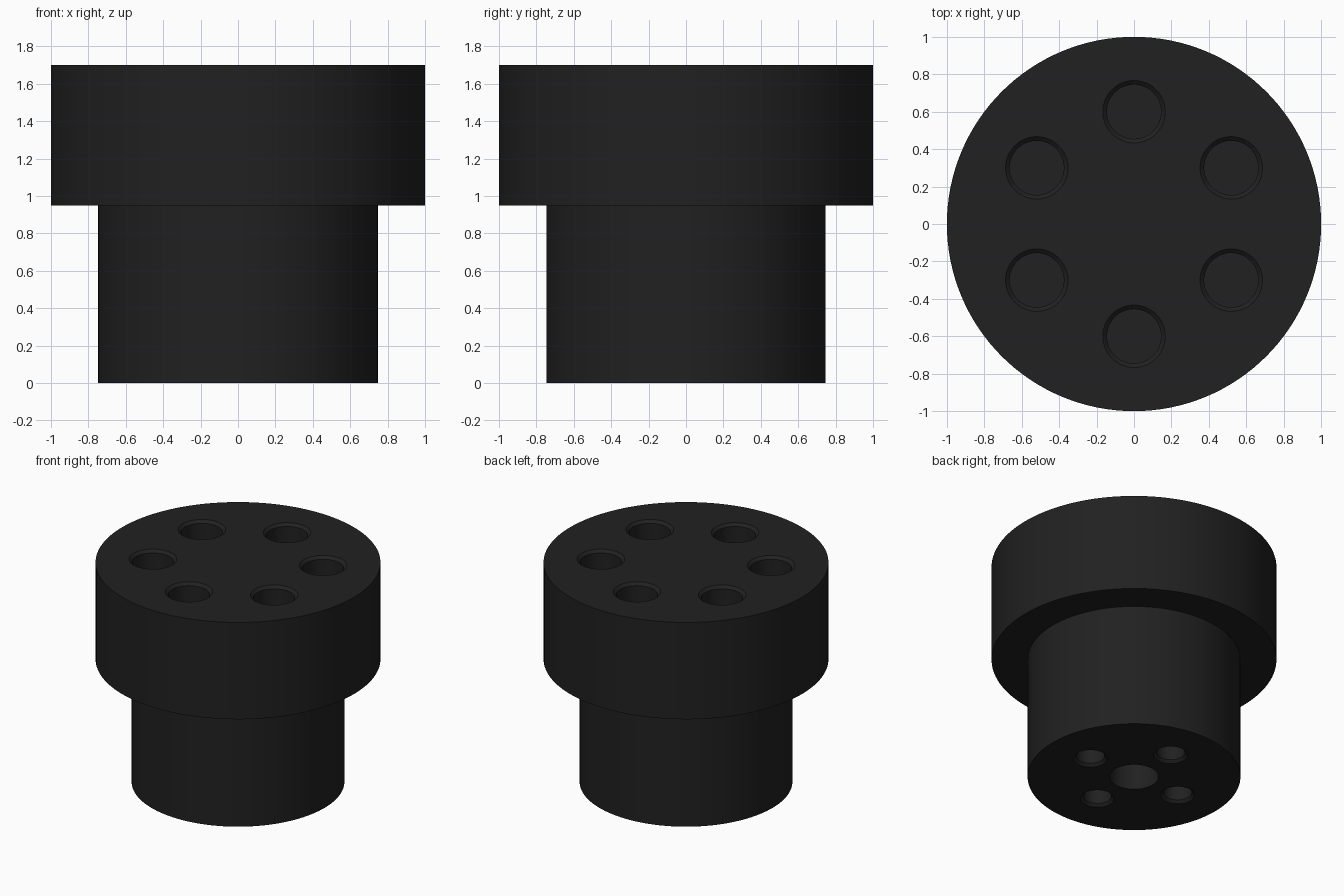
import bpy, bmesh
from math import cos, sin, radians, pi

if "Cube" in bpy.data.objects:
    bpy.data.objects.remove(bpy.data.objects["Cube"])


def lathe(bm, profile, seg, cx=0.0, cy=0.0):
    """Closed solid of revolution from (radius, z) points, capped at both ends."""
    rings = [[bm.verts.new((cx + r * cos(2 * pi * i / seg),
                            cy + r * sin(2 * pi * i / seg), z))
              for i in range(seg)] for r, z in profile]
    for a, b in zip(rings, rings[1:]):
        for i in range(seg):
            j = (i + 1) % seg
            bm.faces.new((a[i], a[j], b[j], b[i]))
    bm.faces.new(rings[0][::-1])
    bm.faces.new(rings[-1])


def make_object(name, bm):
    bmesh.ops.recalc_face_normals(bm, faces=bm.faces)
    mesh = bpy.data.meshes.new(name)
    bm.to_mesh(mesh)
    bm.free()
    ob = bpy.data.objects.new(name, mesh)
    bpy.context.collection.objects.link(ob)
    return ob


# Stepped body: narrow stem with a wide head
bm = bmesh.new()
lathe(bm, [(0.747, 0), (0.747, 0.95), (1, 0.95), (1, 1.7)], 128)
body = make_object("stepped_body", bm)

# Hole cutters
bm = bmesh.new()
# six chamfered blind holes in the head
for k in range(6):
    a = radians(30 + 60 * k)
    lathe(bm, [(0.145, 1.2), (0.145, 1.68), (0.167, 1.7), (0.167, 1.75)],
          48, 0.6 * cos(a), 0.6 * sin(a))
# four chamfered blind holes in the underside
for k in range(4):
    a = radians(90 * k)
    lathe(bm, [(0.12, -0.05), (0.12, 0), (0.1, 0.02), (0.1, 0.4)],
          48, 0.4 * cos(a), 0.4 * sin(a))
# plain centre bore in the underside
lathe(bm, [(0.172, -0.05), (0.172, 0.5)], 48)
cutter = make_object("hole_cutter", bm)
cutter.hide_render = True

# Cut the holes and drop the cutter
mod = body.modifiers.new("holes", 'BOOLEAN')
mod.operation = 'DIFFERENCE'
mod.solver = 'EXACT'
mod.object = cutter
bpy.context.view_layer.objects.active = body
bpy.ops.object.select_all(action='DESELECT')
body.select_set(True)
bpy.ops.object.modifier_apply(modifier=mod.name)
bpy.data.objects.remove(cutter, do_unlink=True)

# Near-black finish, smooth sides with sharp rims
mat = bpy.data.materials.new("black")
mat.diffuse_color = (0.015, 0.015, 0.015, 1)
mat.use_nodes = True
mat.node_tree.nodes["Principled BSDF"].inputs["Base Color"].default_value = mat.diffuse_color
body.data.materials.clear()
body.data.materials.append(mat)
bpy.ops.object.shade_smooth_by_angle(angle=radians(30))
